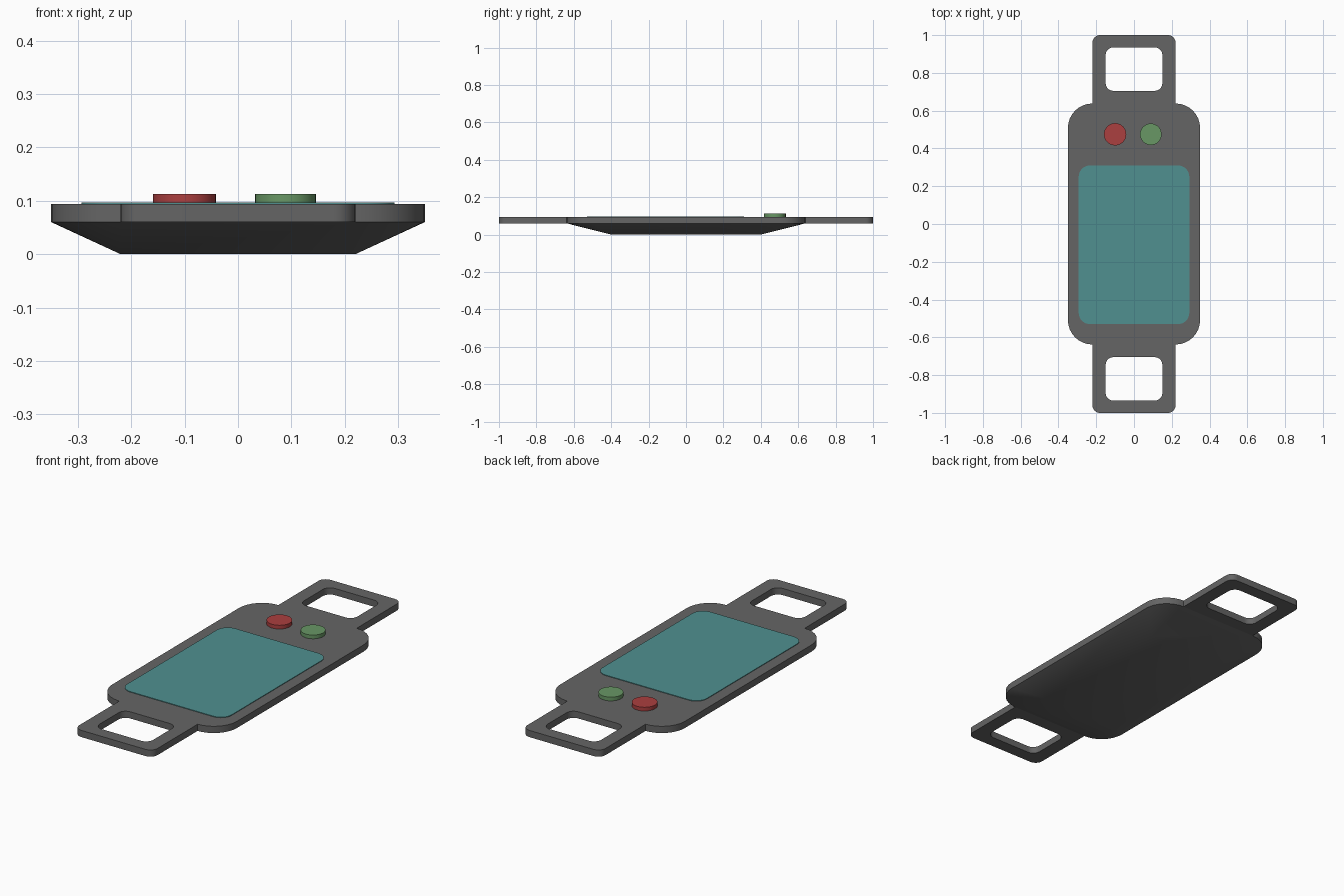
import bpy, bmesh
from math import sin, cos, pi, radians

cube = bpy.data.objects.get("Cube")
if cube:
    bpy.data.objects.remove(cube, do_unlink=True)

RIM_LOW, RIM_TOP = 0.06, 0.094


def material(name, r, g, b):
    m = bpy.data.materials.new(name)
    m.use_nodes = True
    m.diffuse_color = (r, g, b, 1)
    bsdf = m.node_tree.nodes["Principled BSDF"]
    bsdf.inputs["Base Color"].default_value = (r, g, b, 1)
    return m


grey = material("dark grey plastic", 0.13, 0.13, 0.13)
teal = material("teal screen", 0.08, 0.28, 0.28)
red = material("red", 0.41, 0.05, 0.05)
green = material("green", 0.14, 0.31, 0.13)


def rounded_rect(x, y0, y1, r_front, r_back, steps=8):
    """Counter-clockwise outline, symmetric in x, with separate corner radii."""
    corners = [(1, y1, r_back), (-1, y1, r_back), (-1, y0, r_front), (1, y0, r_front)]
    pts = []
    for k, (sx, y, r) in enumerate(corners):
        sy = 1 if k < 2 else -1
        for i in range(steps + 1):
            a = (k + i / steps) * pi / 2
            pts.append((sx * (x - r) + r * cos(a), y - sy * r + r * sin(a)))
    return pts


def finish(bm, name, mat, angle=20):
    bmesh.ops.remove_doubles(bm, verts=bm.verts, dist=1e-5)
    bmesh.ops.recalc_face_normals(bm, faces=bm.faces)
    mesh = bpy.data.meshes.new(name)
    bm.to_mesh(mesh)
    bm.free()
    mesh.materials.append(mat)
    ob = bpy.data.objects.new(name, mesh)
    bpy.context.collection.objects.link(ob)
    bpy.ops.object.select_all(action="DESELECT")
    ob.select_set(True)
    bpy.context.view_layer.objects.active = ob
    bpy.ops.object.shade_smooth_by_angle(angle=radians(angle))
    return ob


def add_ring(bm, outline, z):
    return [bm.verts.new((x, y, z)) for x, y in outline]


def bridge(bm, a, b):
    n = len(a)
    for i in range(n):
        j = (i + 1) % n
        bm.faces.new((a[i], a[j], b[j], b[i]))


def loft(name, layers, mat):
    """Closed solid through (outline, height) layers."""
    bm = bmesh.new()
    rings = [add_ring(bm, o, z) for o, z in layers]
    for a, b in zip(rings, rings[1:]):
        bridge(bm, a, b)
    bm.faces.new(rings[0])
    bm.faces.new(rings[-1])
    return finish(bm, name, mat)


# Body: rounded slab with a tapered underside
body = rounded_rect(0.35, -0.638, 0.638, 0.13, 0.13)
base = rounded_rect(0.22, -0.4, 0.4, 0, 0)
loft("body", [(base, 0), (body, RIM_LOW), (body, RIM_TOP)], grey)

# Screen
screen = rounded_rect(0.293, -0.53, 0.31, 0.06, 0.06)
loft("screen", [(screen, RIM_TOP - 0.002), (screen, RIM_TOP + 0.003)], teal)


# Strap loops at both ends
def strap_loop(name, side):
    outer = rounded_rect(0.22, 0.638, 1.0, 0, 0.04)
    hole = rounded_rect(0.15, 0.705, 0.935, 0.04, 0.04)
    bm = bmesh.new()
    rings = [add_ring(bm, [(x, side * y) for x, y in o], z)
             for o, z in ((outer, RIM_LOW), (outer, RIM_TOP),
                          (hole, RIM_TOP), (hole, RIM_LOW))]
    for i in range(4):
        bridge(bm, rings[i], rings[(i + 1) % 4])
    finish(bm, name, grey)


strap_loop("back_strap_loop", 1)
strap_loop("front_strap_loop", -1)


# Buttons
def button(name, x, radius, mat):
    circle = [(x + radius * cos(i * pi / 16), 0.475 + radius * sin(i * pi / 16))
              for i in range(32)]
    loft(name, [(circle, RIM_TOP - 0.002), (circle, 0.113)], mat)


button("red_button", -0.1, 0.059, red)
button("green_button", 0.089, 0.057, green)
